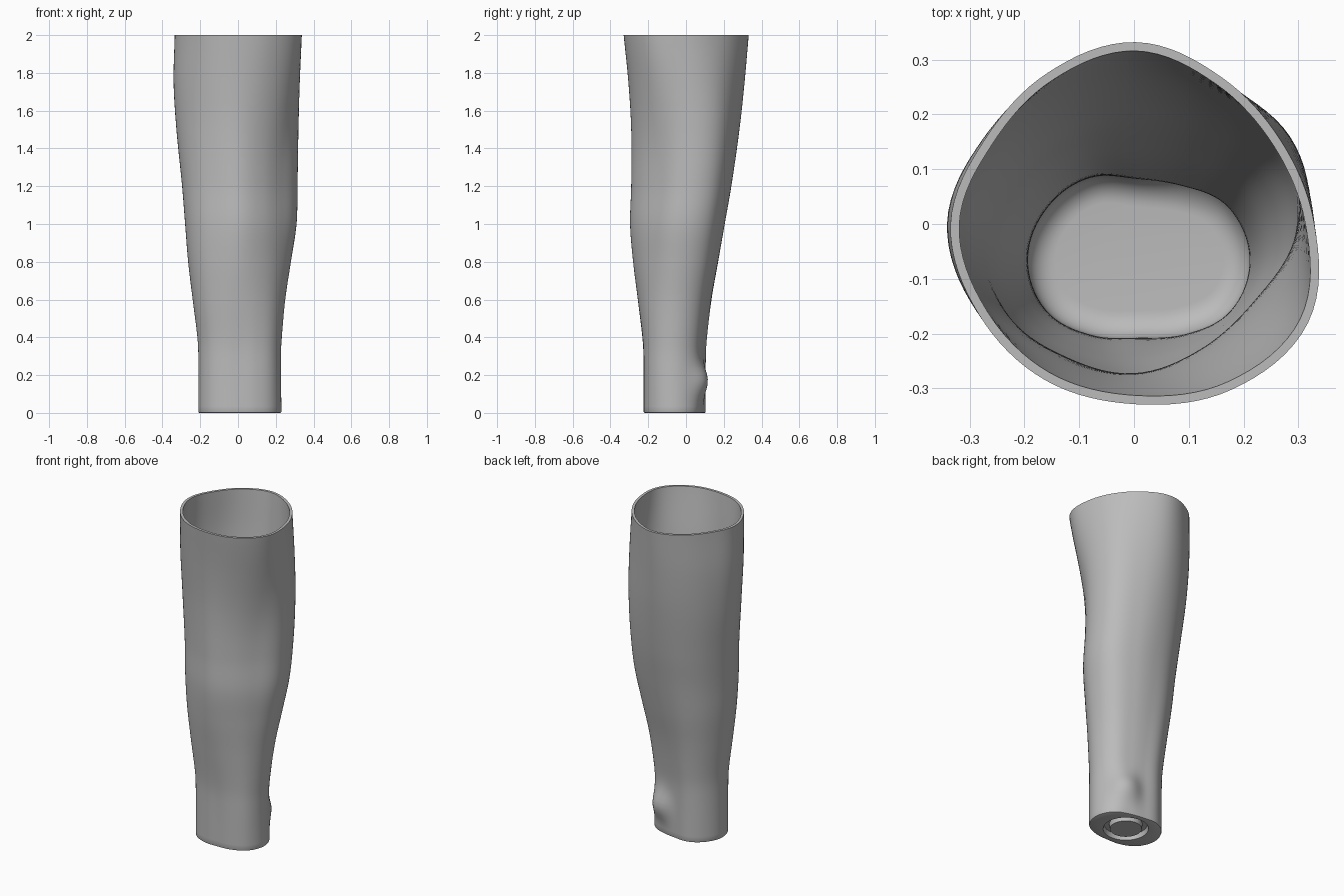
import bpy, bmesh, math
from mathutils import Vector

if "Cube" in bpy.data.objects:
    bpy.data.objects.remove(bpy.data.objects["Cube"], do_unlink=True)

SEG = 96
WALL = 0.016
FLOOR = 0.05
FILLET = 0.05

# Silhouette by height: z, x min, x max, y min, y max
EXTENTS = [
    (0.0, -.21, .23, -.225, .104), (0.3, -.21, .227, -.225, .105),
    (0.4, -.215, .232, -.231, .111), (0.6, -.24, .25, -.255, .135),
    (0.8, -.264, .28, -.28, .17), (1.0, -.28, .31, -.296, .205),
    (1.2, -.296, .315, -.29, .24), (1.5, -.326, .32, -.29, .283),
    (1.75, -.341, .327, -.305, .31), (2.0, -.335, .338, -.33, .332),
]

# Cross-section radii every 30 degrees, counter-clockwise from +x
WRIST = (.21, .195, .16, .153, .178, .196, .208, .2, .172, .155, .17, .2)
MIDDLE = (.305, .322, .285, .267, .27, .285, .305, .295, .272, .268, .255, .262)
RIM = (.325, .305, .311, .333, .32, .315, .337, .33, .33, .33, .35, .362)
SHAPES = [(0.0, *WRIST), (0.35, *WRIST), (1.3, *MIDDLE), (2.0, *RIM)]


def spline(rows, t):
    """Smooth interpolation of rows whose first entry is the parameter."""
    i = max(k for k in range(len(rows) - 1) if rows[k][0] <= t or k == 0)
    a, b = rows[i], rows[i + 1]
    p, n = rows[max(i - 1, 0)], rows[min(i + 2, len(rows) - 1)]
    h = b[0] - a[0]
    u = (t - a[0]) / h
    out = []
    for c in range(1, len(a)):
        ma = (b[c] - p[c]) / (b[0] - p[0]) * h
        mb = (n[c] - a[c]) / (n[0] - a[0]) * h
        d = b[c] - a[c]
        out.append(a[c] + u * (ma + u * (3 * d - 2 * ma - mb + u * (ma + mb - 2 * d))))
    return out


def section(z):
    """Outer outline of the sleeve at height z."""
    radii = spline(SHAPES, z)
    keys = [(k, radii[k % 12]) for k in range(-2, 15)]
    pts = []
    for s in range(SEG):
        a = math.tau * s / SEG
        r = spline(keys, 12 * s / SEG)[0]
        pts.append((r * math.cos(a), r * math.sin(a)))
    x0, x1, y0, y1 = spline(EXTENTS, z)
    lx, hx = min(p[0] for p in pts), max(p[0] for p in pts)
    ly, hy = min(p[1] for p in pts), max(p[1] for p in pts)
    loop = []
    for s, (x, y) in enumerate(pts):
        # wrist bone bump on the rear left
        a = 360 * s / SEG
        bump = .042 * math.exp(-((a - 54) / 22) ** 2 - ((z - .17) / .085) ** 2)
        d = Vector((math.cos(math.radians(a)), math.sin(math.radians(a)), 0)) * bump
        loop.append(Vector((x0 + (x - lx) / (hx - lx) * (x1 - x0),
                            y0 + (y - ly) / (hy - ly) * (y1 - y0), z)) + d)
    return loop


def inset(loop, dist, z):
    """Move an outline inward and put it at height z."""
    out = []
    for i, p in enumerate(loop):
        t = (loop[(i + 1) % SEG] - loop[i - 1]).normalized()
        out.append(Vector((p.x - t.y * dist, p.y + t.x * dist, z)))
    return out


def circle(r, z):
    return [Vector((.01 + r * math.cos(math.tau * s / SEG),
                    -.06 + r * math.sin(math.tau * s / SEG), z)) for s in range(SEG)]


# Underside with its round groove
loops = [circle(.09, 0), circle(.094, .03), circle(.122, .03), circle(.128, 0)]
base = section(0)
loops += [inset(base, .006, 0), inset(base, .002, .002)]

# Outer wall, then rim and inner wall
STEPS = 70
heights = [.007 + (2 - .007) * k / STEPS for k in range(STEPS + 1)]
loops += [section(z) for z in heights]
loops += [inset(section(z), WALL, z) for z in reversed(heights) if z > FLOOR + FILLET]

# Rounded inner floor edge
for k in range(9):
    a = math.pi / 2 * k / 8
    z = FLOOR + FILLET * (1 - math.sin(a))
    loops.append(inset(section(z), WALL + FILLET * (1 - math.cos(a)), z))

bm = bmesh.new()
rings = [[bm.verts.new(p) for p in loop] for loop in loops]
for low, high in zip(rings, rings[1:]):
    for i in range(SEG):
        j = (i + 1) % SEG
        bm.faces.new((low[i], low[j], high[j], high[i]))
bm.faces.new(list(reversed(rings[0])))
bm.faces.new(rings[-1])
bmesh.ops.recalc_face_normals(bm, faces=bm.faces)

mesh = bpy.data.meshes.new("forearm_sleeve")
bm.to_mesh(mesh)
bm.free()
sleeve = bpy.data.objects.new("forearm_sleeve", mesh)
bpy.context.collection.objects.link(sleeve)

# Plain grey
COLOUR = (.5, .5, .5, 1)
grey = bpy.data.materials.new("plain grey")
grey.use_nodes = True
grey.diffuse_color = COLOUR
grey.node_tree.nodes["Principled BSDF"].inputs["Base Color"].default_value = COLOUR
mesh.materials.append(grey)

bpy.context.view_layer.objects.active = sleeve
sleeve.select_set(True)
bpy.ops.object.shade_smooth_by_angle(angle=math.radians(35))
